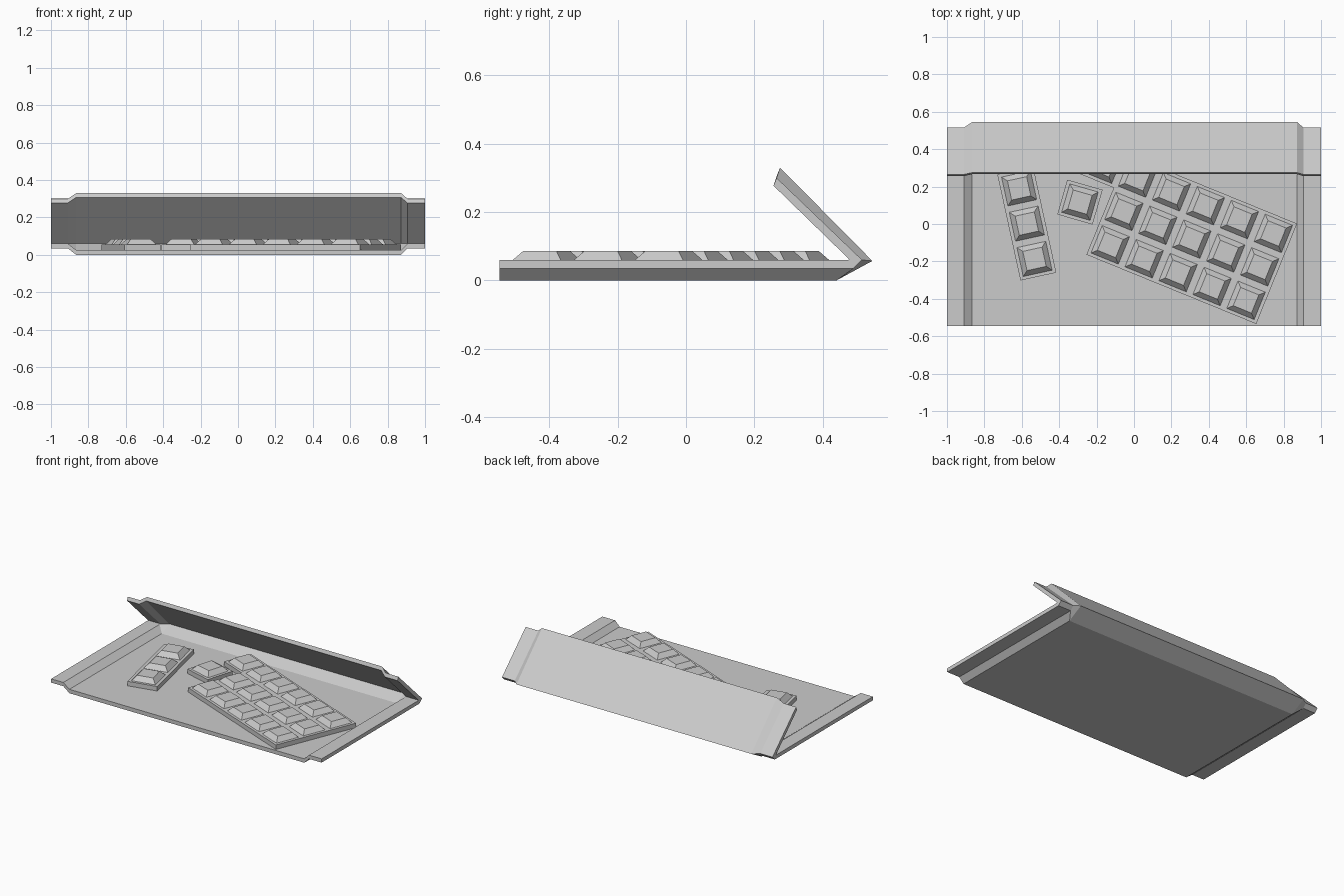
import bpy
import bmesh
import math
from mathutils import Matrix

cube = bpy.data.objects.get("Cube")
if cube:
    bpy.data.objects.remove(cube)

grey = bpy.data.materials.new("plain grey")
grey.use_nodes = True
colour = (0.6, 0.6, 0.6, 1)
grey.diffuse_color = colour
grey.node_tree.nodes["Principled BSDF"].inputs["Base Color"].default_value = colour


def finish(name, bm):
    bmesh.ops.recalc_face_normals(bm, faces=bm.faces)
    mesh = bpy.data.meshes.new(name)
    bm.to_mesh(mesh)
    bm.free()
    mesh.materials.append(grey)
    obj = bpy.data.objects.new(name, mesh)
    bpy.context.collection.objects.link(obj)
    return obj


# Folded wrapper: side profiles (y, z) of the sunken middle and the raised rims
middle = [(-.545, 0), (.44, 0), (.545, .057), (.275, .33),
          (.266, .307), (.508, .062), (.43, .026), (-.545, .026)]
rim = [(-.545, .035), (.49, .035), (.515, .06), (.265, .30),
       (.256, .277), (.478, .061), (.472, .06), (-.545, .06)]
stations = [(-1, rim), (-.91, rim), (-.865, middle),
            (.872, middle), (.906, rim), (1, rim)]
bm = bmesh.new()
rings = [[bm.verts.new((x, y, z)) for y, z in prof] for x, prof in stations]
count = len(middle)
for a, b in zip(rings, rings[1:]):
    for i in range(count):
        j = (i + 1) % count
        bm.faces.new((a[i], a[j], b[j], b[i]))
# End caps, split into strips between the outer and inner sheet surfaces
for ring in (rings[0], rings[-1]):
    for i in range(count // 2 - 1):
        bm.faces.new((ring[i], ring[i + 1], ring[-2 - i], ring[-1 - i]))
finish("wrapper", bm)

# Slabs of square blocks
CELL_X, CELL_Y = .196, .193
SLAB_LOW, SLAB_TOP, BLOCK_TOP = .026, .056, .086


def add_slab(name, outline, cells, centre, angle):
    """Extruded outline with one bevelled block on each cell."""
    bm = bmesh.new()
    base = bm.faces.new([bm.verts.new((x * CELL_X, y * CELL_Y, SLAB_LOW))
                         for x, y in outline])
    up = bmesh.ops.extrude_face_region(bm, geom=[base], use_keep_orig=True)
    top = [v for v in up["geom"] if isinstance(v, bmesh.types.BMVert)]
    bmesh.ops.translate(bm, verts=top, vec=(0, 0, SLAB_TOP - SLAB_LOW))
    for x, y in cells:
        place = Matrix.Translation((x * CELL_X, y * CELL_Y,
                                    (SLAB_TOP + BLOCK_TOP) / 2))
        bmesh.ops.create_cone(
            bm, cap_ends=True, segments=4, radius1=.158 / math.sqrt(2),
            radius2=.105 / math.sqrt(2), depth=BLOCK_TOP - SLAB_TOP,
            matrix=place @ Matrix.Rotation(math.pi / 4, 4, "Z"))
    obj = finish(name, bm)
    obj.location = (centre[0], centre[1], 0)
    obj.rotation_euler.z = math.radians(angle)


# Main slab: five by three, with one extra cell at the far left
main_cells = [(c - 2, r - 1) for c in range(5) for r in range(3)] + [(-3, 1)]
main_outline = [(-2.5, -1.5), (2.5, -1.5), (2.5, 1.5),
                (-3.5, 1.5), (-3.5, .5), (-2.5, .5)]
add_slab("main_slab", main_outline, main_cells, (.309, -.081), -22.2)

# Broken off single piece and strip of three
square = [(-.5, -.5), (.5, -.5), (.5, .5), (-.5, .5)]
add_slab("single_piece", square, [(0, 0)], (-.289, .117), -16)
strip = [(x, y * 3) for x, y in square]
add_slab("strip_of_three", strip, [(0, -1), (0, 0), (0, 1)], (-.573, .002), 12.3)
